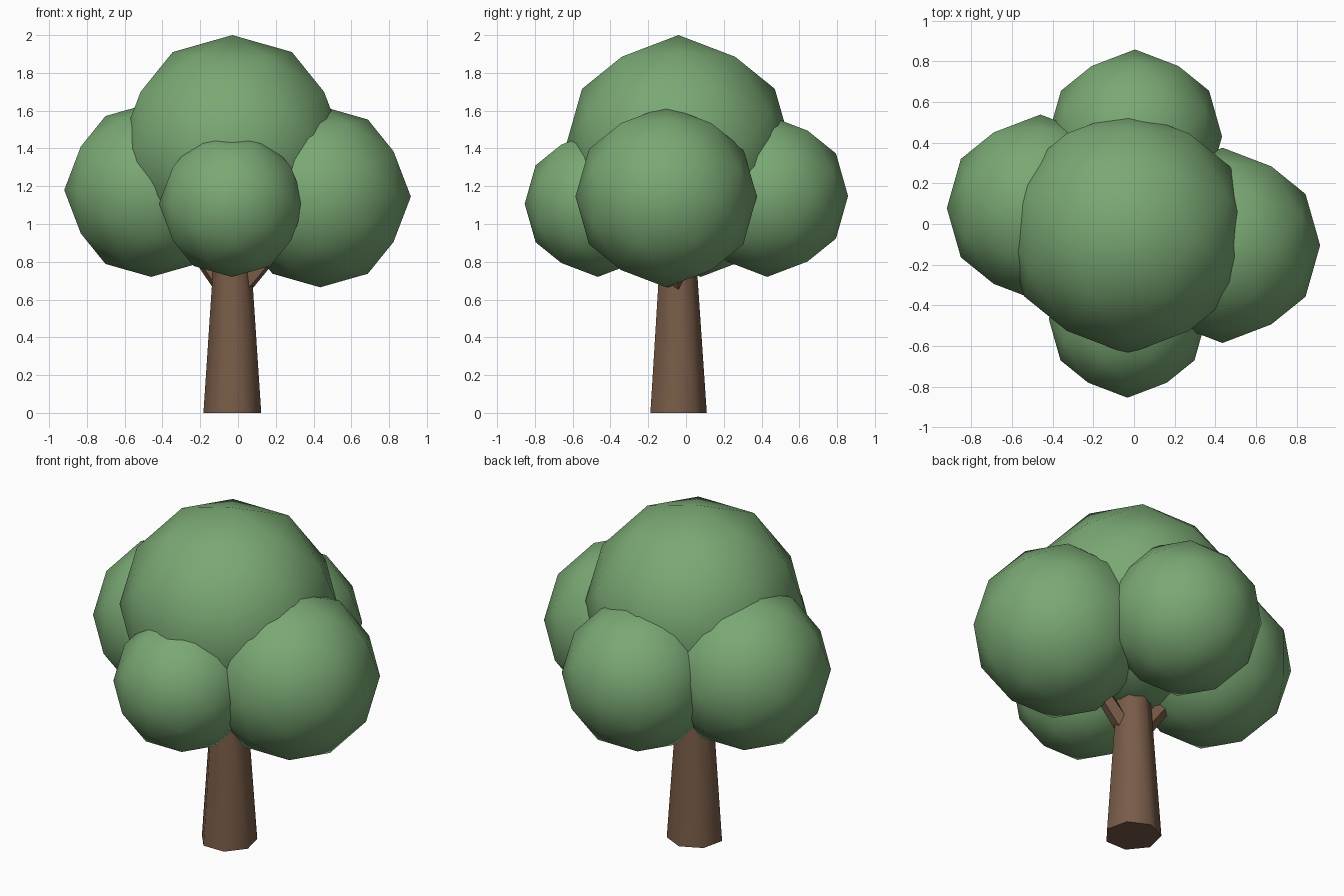
import bpy
import bmesh
from math import radians, atan
from mathutils import Matrix, Vector

default = bpy.data.objects.get("Cube")
if default:
    bpy.data.objects.remove(default, do_unlink=True)


def make_material(name, color):
    mat = bpy.data.materials.new(name)
    mat.use_nodes = True
    mat.diffuse_color = color
    mat.node_tree.nodes["Principled BSDF"].inputs["Base Color"].default_value = color
    return mat


leaf_green = make_material("leaf green", (0.195, 0.392, 0.174, 1))
bark_brown = make_material("bark brown", (0.19, 0.107, 0.065, 1))


def add_object(name, bm, mat, sharp_angle):
    mesh = bpy.data.meshes.new(name)
    bm.to_mesh(mesh)
    bm.free()
    mesh.materials.append(mat)
    obj = bpy.data.objects.new(name, mesh)
    bpy.context.collection.objects.link(obj)
    bpy.ops.object.select_all(action='DESELECT')
    obj.select_set(True)
    bpy.context.view_layer.objects.active = obj
    bpy.ops.object.shade_smooth_by_angle(angle=radians(sharp_angle))
    return obj


def add_foliage(name, center, radius):
    # Tip the icosphere so the middle of an edge points straight up
    bm = bmesh.new()
    tip = Matrix.Rotation(-atan(2) / 2, 4, 'Y')
    bmesh.ops.create_icosphere(bm, subdivisions=2, radius=radius,
                               matrix=Matrix.Translation(center) @ tip)
    add_object(name, bm, leaf_green, 60)


def add_limb(name, start, end, r_start, r_end, sides):
    # Tapered prism running from start to end
    start, end = Vector(start), Vector(end)
    axis = end - start
    turn = Vector((0, 0, 1)).rotation_difference(axis).to_matrix().to_4x4()
    bm = bmesh.new()
    bmesh.ops.create_cone(bm, cap_ends=True, segments=sides, radius1=r_start,
                          radius2=r_end, depth=axis.length,
                          matrix=Matrix.Translation((start + end) / 2) @ turn)
    add_object(name, bm, bark_brown, 65)


# Trunk and the two forking branches
add_limb("trunk", (-0.03, -0.047, 0), (-0.03, -0.047, 0.88), 0.157, 0.097, 7)
add_limb("left_branch", (0.015, -0.055, 0.66), (0.3, -0.08, 0.99), 0.052, 0.04, 5)
add_limb("right_branch", (-0.065, -0.04, 0.65), (-0.3, 0.01, 0.98), 0.052, 0.04, 5)

# Crown
add_foliage("crown_top", (-0.03, -0.04, 1.4), 0.6)
add_foliage("crown_left", (0.435, -0.105, 1.145), 0.48)
add_foliage("crown_right", (-0.46, 0.078, 1.18), 0.46)
add_foliage("crown_front", (-0.032, -0.467, 1.107), 0.387)
add_foliage("crown_back", (0.005, 0.43, 1.148), 0.428)
